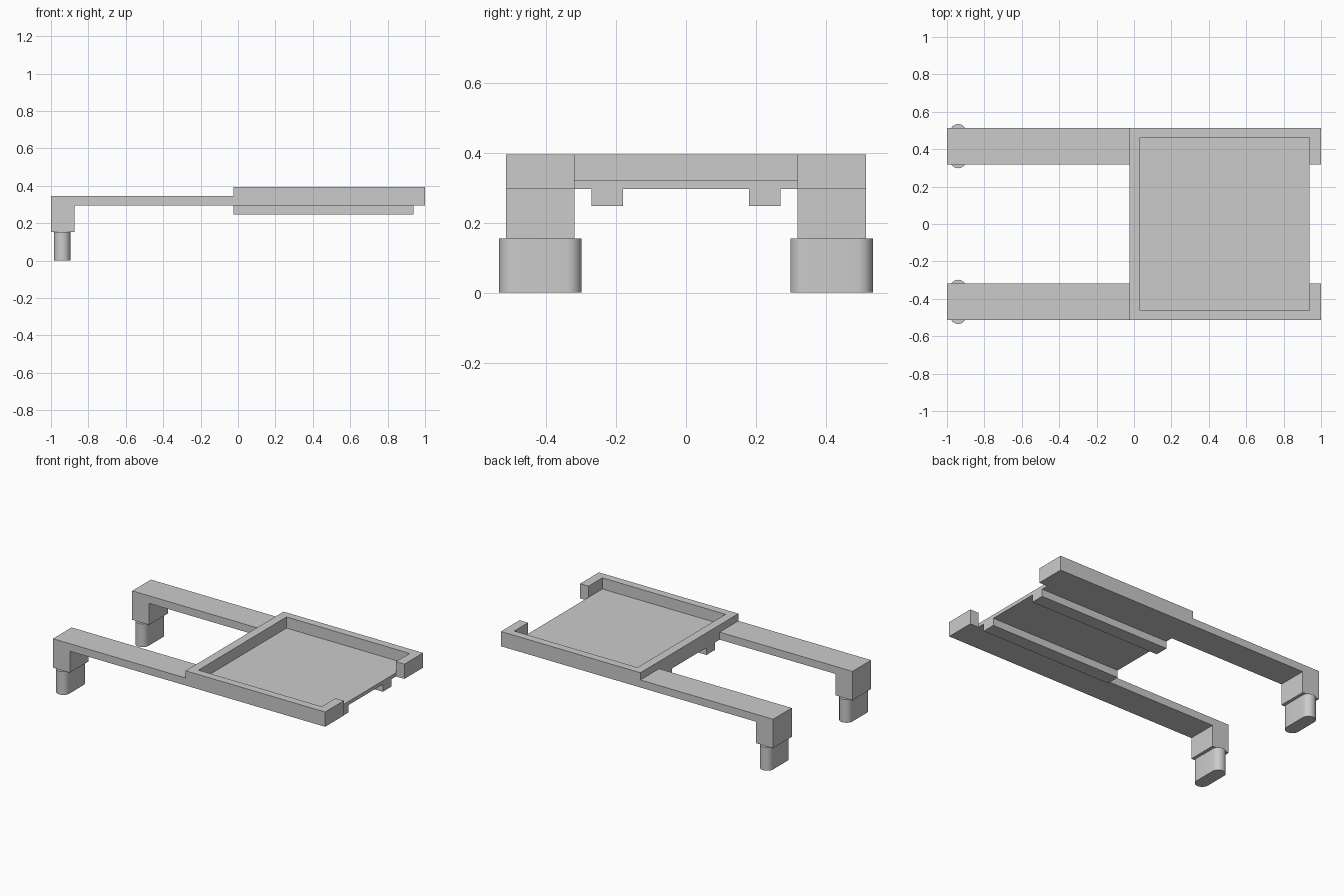
import bpy
import bmesh
from math import pi, sin, cos
from mathutils import Vector

cube = bpy.data.objects.get("Cube")
if cube:
    bpy.data.objects.remove(cube, do_unlink=True)

grey = bpy.data.materials.new("plain grey")
grey.use_nodes = True
colour = (0.6, 0.6, 0.6, 1)
grey.diffuse_color = colour
grey.node_tree.nodes["Principled BSDF"].inputs["Base Color"].default_value = colour

# Shared heights and widths
UNDER, TOP, FLOOR = 0.296, 0.394, 0.32
ARM_TOP, LEG_BASE, RAIL_BASE = 0.346, 0.154, 0.247
BACK, LIP = -0.025, 0.938
OUTER, INNER, POCKET = 0.514, 0.318, 0.462


def prism(name, outline, axis, low, high, smooth=False):
    """Extrude a flat outline along 'y' or 'z' from low to high."""
    bm = bmesh.new()
    place = (lambda a, b: (a, low, b)) if axis == "y" else (lambda a, b: (a, b, low))
    face = bm.faces.new([bm.verts.new(place(a, b)) for a, b in outline])
    move = Vector((0, high - low, 0)) if axis == "y" else Vector((0, 0, high - low))
    made = bmesh.ops.extrude_face_region(bm, geom=[face])["geom"]
    verts = [v for v in made if isinstance(v, bmesh.types.BMVert)]
    bmesh.ops.translate(bm, verts=verts, vec=move)
    if face.is_valid is False or len(bm.faces) < len(outline) + 2:
        bm.faces.new([v for v in bm.verts if v not in verts])
    bmesh.ops.recalc_face_normals(bm, faces=bm.faces)
    mesh = bpy.data.meshes.new(name)
    bm.to_mesh(mesh)
    bm.free()
    mesh.materials.append(grey)
    obj = bpy.data.objects.new(name, mesh)
    bpy.context.collection.objects.link(obj)
    if smooth:
        bpy.ops.object.select_all(action="DESELECT")
        obj.select_set(True)
        bpy.context.view_layer.objects.active = obj
        bpy.ops.object.shade_smooth_by_angle(angle=pi / 6)
    return obj


def rect(a0, a1, b0, b1):
    return [(a0, b0), (a1, b0), (a1, b1), (a0, b1)]


# Tray: C-shaped rim with two end hooks, and a floor plate inside it
half = [(BACK, -OUTER), (1, -OUTER), (1, -INNER), (LIP, -INNER),
        (LIP, -POCKET), (0.033, -POCKET)]
prism("tray_rim", half + [(x, -y) for x, y in reversed(half)], "z", UNDER, TOP)
prism("tray_floor", rect(0.033, LIP, -POCKET, POCKET), "z", UNDER, FLOOR)

# Arm with its down-turned leg, as one bent profile
bend = [(-1, LEG_BASE), (-0.875, LEG_BASE), (-0.875, UNDER), (BACK, UNDER),
        (BACK, ARM_TOP), (-1, ARM_TOP)]

# Rounded peg: a slot shape around the leg's middle
R, PEG_X, PEG_HALF = 0.044, -0.94, 0.118
STEPS = 16


def slot(mid_y):
    points = []
    for end, start in ((1, 0), (-1, pi)):
        for i in range(STEPS + 1):
            t = start + pi * i / STEPS
            points.append((PEG_X + R * cos(t),
                           mid_y + end * (PEG_HALF - R) + R * sin(t)))
    return points


for side, s in (("back", 1), ("front", -1)):
    prism(side + "_arm", bend, "y", *sorted((s * INNER, s * OUTER)))
    prism(side + "_peg", slot(s * (INNER + OUTER) / 2), "z", 0, LEG_BASE, True)
    low, high = sorted((s * 0.18, s * 0.27))
    prism(side + "_under_rail", rect(BACK, LIP, low, high), "z", RAIL_BASE, UNDER)
